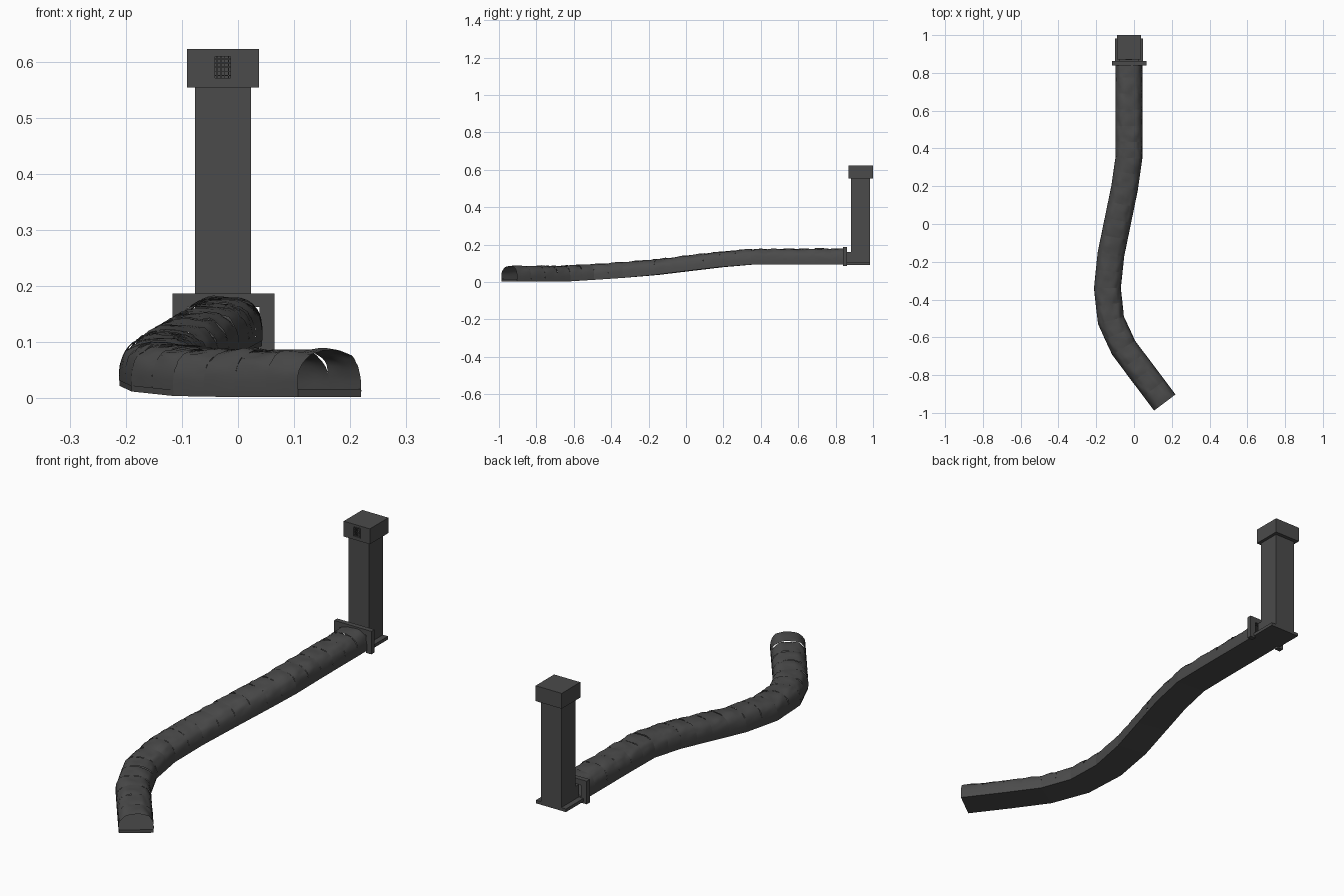
import bpy, bmesh, math, random
from mathutils import Vector, noise

if "Cube" in bpy.data.objects:
    bpy.data.objects.remove(bpy.data.objects["Cube"])

random.seed(4)
stone = bpy.data.materials.new("dark grey stone")
stone.diffuse_color = (0.07, 0.07, 0.07, 1)
stone.use_nodes = True
stone.node_tree.nodes["Principled BSDF"].inputs["Base Color"].default_value = stone.diffuse_color


def finish(name, bm, smooth=None):
    mesh = bpy.data.meshes.new(name)
    bm.to_mesh(mesh)
    bm.free()
    ob = bpy.data.objects.new(name, mesh)
    bpy.context.collection.objects.link(ob)
    mesh.materials.append(stone)
    if smooth:
        bpy.context.view_layer.objects.active = ob
        ob.select_set(True)
        bpy.ops.object.shade_smooth_by_angle(angle=math.radians(smooth))
        ob.select_set(False)
    return ob


def add_box(bm, lo, hi):
    v = bmesh.ops.create_cube(bm, size=1)["verts"]
    for p in v:
        p.co = [(a + b) / 2 + c * (b - a) for a, b, c in zip(lo, hi, p.co)]


def box(name, lo, hi):
    bm = bmesh.new()
    add_box(bm, lo, hi)
    return finish(name, bm)


def loft(bm, rings, closed):
    vs = [[bm.verts.new(p) for p in r] for r in rings]
    n = len(vs[0])
    for a, b in zip(vs, vs[1:]):
        for i in range(n if closed else n - 1):
            j = (i + 1) % n
            bm.faces.new((a[i], a[j], b[j], b[i]))
    if closed:
        bm.faces.new(vs[0][::-1])
        bm.faces.new(vs[-1])


# Tunnel path: centre x, y and underside z
PATH = [Vector(p) for p in [
    (0.163, -0.945, 0.002), (0.05, -0.795, 0.002), (-0.055, -0.655, 0.004),
    (-0.122, -0.51, 0.012), (-0.141, -0.34, 0.022), (-0.122, -0.16, 0.038),
    (-0.085, 0.02, 0.06), (-0.05, 0.19, 0.08), (-0.027, 0.35, 0.093),
    (-0.027, 0.52, 0.095), (-0.027, 0.69, 0.095), (-0.027, 0.86, 0.095)]]


def at(t):
    # Point and level sideways direction at path parameter t
    i = min(int(t), len(PATH) - 2)
    p = PATH[i].lerp(PATH[i + 1], t - i)

    def tangent(k):
        d = PATH[min(k + 1, len(PATH) - 1)] - PATH[max(k - 1, 0)]
        return d.normalized()
    d = tangent(i).lerp(tangent(i + 1), t - i)
    return p, Vector((d.y, -d.x, 0)).normalized()


# Floor slab
rings = []
for i in range(len(PATH)):
    p, s = at(i)
    rings.append([p + s * x + Vector((0, 0, z)) for x, z in
                  ((-0.07, 0), (0.07, 0), (0.07, 0.014), (-0.07, 0.014))])
bm = bmesh.new()
loft(bm, rings, True)
bmesh.ops.recalc_face_normals(bm, faces=bm.faces)
finish("tunnel_floor", bm)

# Rough rock vault, in short sections with stepped seams
bm = bmesh.new()
SECTIONS, SUB, ARC = 22, 6, 24
span = (len(PATH) - 1) / SECTIONS
for k in range(SECTIONS):
    rings = []
    seed = random.uniform(0, 50)
    for j in range(SUB + 1):
        t = min((k + j / SUB) * span, len(PATH) - 1)
        p, s = at(t)
        flare = 0.0015 * math.sin(math.pi * j / SUB)
        ring = []
        for i in range(ARC + 1):
            a = math.pi * i / ARC
            c, sn = math.cos(a), math.sin(a)
            x = math.copysign(abs(c) ** 0.75, c) * 0.071
            z = sn ** 0.7 * 0.073
            n = noise.noise(Vector((c * 2.2, sn * 2.2 + seed, t * 3)))
            n += 0.5 * noise.noise(Vector((c * 6, sn * 6 + seed, t * 9)))
            r = 1 + (n * 0.075 + flare * 12) * sn
            ring.append(p + s * x * r + Vector((0, 0, 0.01 + z * r)))
        rings.append(ring)
    loft(bm, rings, False)
finish("rock_tunnel", bm, 35)

# Shaft foot, portal wall and link to the shaft
box("shaft_base", (-0.100, 0.855, 0.092), (0.047, 0.983, 0.106))
bm = bmesh.new()
for lo, hi in (((-0.117, 0.84, 0.085), (-0.090, 0.862, 0.187)),
               ((0.038, 0.84, 0.085), (0.065, 0.862, 0.187)),
               ((-0.090, 0.84, 0.163), (0.038, 0.862, 0.187))):
    add_box(bm, lo, hi)
finish("portal_wall", bm)
box("shaft_link", (-0.077, 0.86, 0.10), (0.023, 0.89, 0.162))

# Square shaft
box("shaft", (-0.077, 0.883, 0.10), (0.023, 0.983, 0.557))

# Shaft head with a window opening in the front
head = box("shaft_head", (-0.091, 0.87, 0.554), (0.037, 1.0, 0.622))
cutter = box("window_cutter", (-0.043, 0.85, 0.569), (-0.011, 0.884, 0.611))
cutter.hide_render = True
cutter.hide_viewport = True
cut = head.modifiers.new("window", "BOOLEAN")
cut.object = cutter
cut.solver = "EXACT"

# Window frame and grille
bm = bmesh.new()
X0, X1, Z0, Z1 = -0.044, -0.010, 0.568, 0.612
for x in (X0, X1 - 0.003):
    add_box(bm, (x, 0.868, Z0), (x + 0.003, 0.874, Z1))
for z in (Z0, Z1 - 0.003):
    add_box(bm, (X0, 0.868, z), (X1, 0.874, z + 0.003))
for i in range(1, 5):
    x = X0 + (X1 - X0) * i / 5
    add_box(bm, (x - 0.0008, 0.872, Z0), (x + 0.0008, 0.8736, Z1))
for i in range(1, 6):
    z = Z0 + (Z1 - Z0) * i / 6
    add_box(bm, (X0, 0.8725, z - 0.0008), (X1, 0.874, z + 0.0008))
finish("window_grille", bm)
